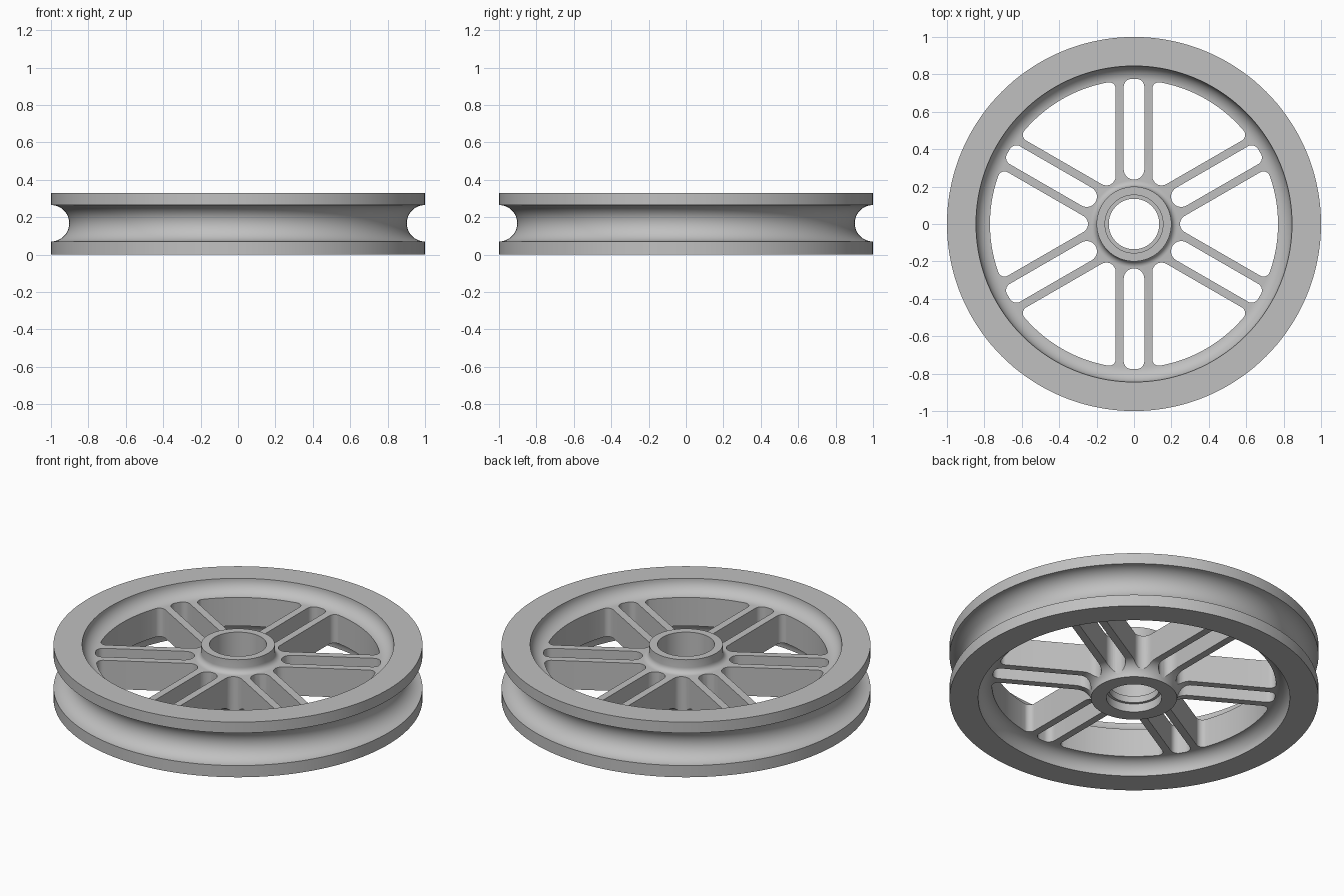
import bpy, bmesh
from math import radians, degrees, cos, sin, asin, pi
from mathutils import Matrix

if "Cube" in bpy.data.objects:
    bpy.data.objects.remove(bpy.data.objects["Cube"])

HEIGHT = 0.33      # overall thickness
WEB = 0.08         # recess depth of the spoked web on each side
RIM_IN = 0.845     # inner radius of the rim faces
WINDOW_R = 0.77    # outer radius of the openings
SPOKE_OUT = 0.098  # outer side of a spoke from its pair's axis
SLOT_HALF = 0.055  # half width of the slot inside a spoke pair


def arc(cx, cy, r, start, end, steps=10):
    """Points on a circular arc, angles in degrees."""
    angles = [radians(start + (end - start) * i / steps) for i in range(steps + 1)]
    return [(cx + r * cos(a), cy + r * sin(a)) for a in angles]


def make_object(name, bm):
    bmesh.ops.recalc_face_normals(bm, faces=bm.faces)
    mesh = bpy.data.meshes.new(name)
    bm.to_mesh(mesh)
    bm.free()
    obj = bpy.data.objects.new(name, mesh)
    bpy.context.collection.objects.link(obj)
    return obj


# Material
grey = bpy.data.materials.new("light_grey")
grey.use_nodes = True
color = (0.53, 0.53, 0.53, 1)
grey.diffuse_color = color
grey.node_tree.nodes["Principled BSDF"].inputs["Base Color"].default_value = color

# Wheel section: hub, web, filleted rim, rope groove and stepped bore
profile = arc(0.233 + WEB, 0, WEB, 180, 90)
profile += arc(RIM_IN - WEB, 0, WEB, 90, 0)
profile += [(1, 0)]
profile += arc(1, 0.1675, 0.0975, 270, 90, 24)
profile += [(1, HEIGHT)]
profile += arc(RIM_IN - WEB, HEIGHT, WEB, 0, -90)
profile += arc(0.233, HEIGHT - WEB + 0.033, 0.033, 270, 180, 6)
profile += [(0.2, HEIGHT), (0.155, HEIGHT), (0.155, 0.09),
            (0.135, 0.09), (0.135, 0.05), (0.15, 0.05), (0.15, 0)]

bm = bmesh.new()
ring = [bm.verts.new((r, 0, z)) for r, z in profile]
edges = [bm.edges.new((ring[i - 1], ring[i])) for i in range(len(ring))]
bmesh.ops.spin(bm, geom=ring + edges, cent=(0, 0, 0), axis=(0, 0, 1),
               angle=2 * pi, steps=144)
bmesh.ops.remove_doubles(bm, verts=bm.verts, dist=1e-5)
wheel = make_object("pulley_wheel", bm)
wheel.data.materials.append(grey)

# Large opening between spoke pairs
inner, corner = 0.05, 0.035
reach = WINDOW_R - corner
swing = 30 - degrees(asin((SPOKE_OUT + corner) / reach))
cx, cy = reach * cos(radians(swing)), reach * sin(radians(swing))
window = arc(2 * (SPOKE_OUT + inner), 0, inner, 120, 240, 14)
window += arc(cx, -cy, corner, 240, 360 - swing, 8)
window += arc(0, 0, WINDOW_R, -swing, swing, 20)[1:-1]
window += arc(cx, cy, corner, swing, 120, 8)

# Narrow slot inside each spoke pair
tip = 0.04
slot = arc(0.237 + SLOT_HALF, 0, SLOT_HALF, 90, 270, 16)
slot += arc(0.775 - tip, tip - SLOT_HALF, tip, 270, 360, 8)
slot += arc(0.775 - tip, SLOT_HALF - tip, tip, 0, 90, 8)

# Cutter prisms for all openings
bm = bmesh.new()
for k in range(6):
    for outline, angle in ((window, 60 * k), (slot, 60 * k + 30)):
        turn = Matrix.Rotation(radians(angle), 4, 'Z')
        face = bm.faces.new([bm.verts.new((x, y, -0.1)) for x, y in outline])
        bmesh.ops.transform(bm, matrix=turn, verts=face.verts)
        top = bmesh.ops.extrude_face_region(bm, geom=[face], use_keep_orig=True)
        verts = [g for g in top["geom"] if isinstance(g, bmesh.types.BMVert)]
        bmesh.ops.translate(bm, verts=verts, vec=(0, 0, HEIGHT + 0.2))
cutter = make_object("opening_cutter", bm)
cutter.hide_render = True

# Cut the openings and shade the curved surfaces smooth
cut = wheel.modifiers.new("openings", 'BOOLEAN')
cut.operation = 'DIFFERENCE'
cut.solver = 'EXACT'
cut.object = cutter
bpy.ops.object.select_all(action='DESELECT')
bpy.context.view_layer.objects.active = wheel
wheel.select_set(True)
bpy.ops.object.modifier_apply(modifier=cut.name)
bpy.data.objects.remove(cutter)
bpy.ops.object.shade_smooth_by_angle(angle=radians(30))
